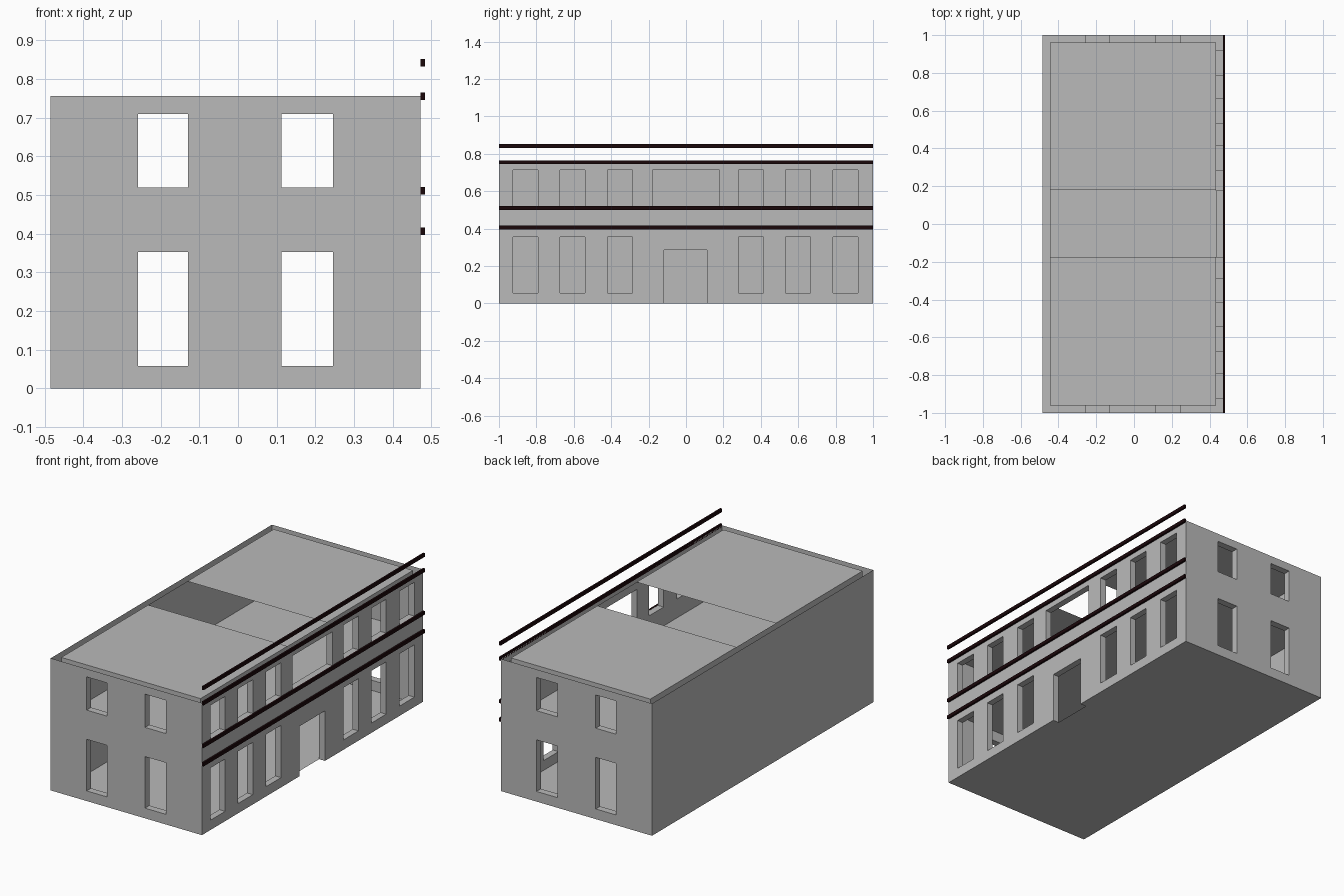
import bpy, bmesh

if "Cube" in bpy.data.objects:
    bpy.data.objects.remove(bpy.data.objects["Cube"])

X0, X1, Y, H = -0.485, 0.472, 1.0, 0.756      # outer shell limits
IX0, IX1, IY = -0.446, 0.435, 0.96            # inner wall faces


def material(name, rgb):
    m = bpy.data.materials.new(name)
    m.diffuse_color = (*rgb, 1)
    m.use_nodes = True
    m.node_tree.nodes["Principled BSDF"].inputs["Base Color"].default_value = m.diffuse_color
    return m


grey = material("plaster grey", (0.49, 0.49, 0.49))
dark = material("dark rail", (0.010, 0.002, 0.003))


def add_box(bm, x0, x1, y0, y1, z0, z1):
    vs = bmesh.ops.create_cube(bm, size=1)["verts"]
    for v in vs:
        v.co = (x1 if v.co.x > 0 else x0,
                y1 if v.co.y > 0 else y0,
                z1 if v.co.z > 0 else z0)


def finish(bm, name, mat):
    me = bpy.data.meshes.new(name)
    bm.to_mesh(me)
    bm.free()
    ob = bpy.data.objects.new(name, me)
    me.materials.append(mat)
    bpy.context.collection.objects.link(ob)
    return ob


def box(name, mat, *dims):
    bm = bmesh.new()
    add_box(bm, *dims)
    return finish(bm, name, mat)


def sheet(name, x0, x1, y0, y1, z):
    bm = bmesh.new()
    bm.faces.new([bm.verts.new(p) for p in
                  ((x0, y0, z), (x1, y0, z), (x1, y1, z), (x0, y1, z))])
    return finish(bm, name, grey)


def cut(ob, cutter):
    m = ob.modifiers.new("cut", "BOOLEAN")
    m.operation, m.solver, m.object = "DIFFERENCE", "EXACT", cutter
    cutter.hide_render = True
    cutter.hide_viewport = True


# Hollow outer walls
walls = box("walls", grey, X0, X1, -Y, Y, 0, H)
cut(walls, box("room_cutter", grey, IX0, IX1, -IY, IY, -0.1, H + 0.1))

# Facade windows, wide central window and door
bm = bmesh.new()
for yc in (-0.857, -0.607, -0.352, 0.348, 0.598, 0.853):
    for z0, z1 in ((0.056, 0.355), (0.52, 0.713)):
        add_box(bm, 0.42, 0.5, yc - 0.067, yc + 0.067, z0, z1)
add_box(bm, 0.42, 0.5, -0.18, 0.178, 0.52, 0.713)
add_box(bm, 0.42, 0.5, -0.117, 0.112, -0.05, 0.286)
# End wall windows, front and back
for side in (-1, 1):
    for x0, x1 in ((-0.258, -0.129), (0.112, 0.246)):
        for z0, z1 in ((0.058, 0.353), (0.52, 0.71)):
            ya, yb = sorted((side * 0.94, side * 1.03))
            add_box(bm, x0, x1, ya, yb, z0, z1)
cut(walls, finish(bm, "opening_cutter", grey))

# Apply the cuts, then open the wall tops
deps = bpy.context.evaluated_depsgraph_get()
me = bpy.data.meshes.new_from_object(walls.evaluated_get(deps))
walls.modifiers.clear()
walls.data = me
bm = bmesh.new()
bm.from_mesh(me)
top = [f for f in bm.faces if f.normal.z > 0.9 and f.calc_center_median().z > H - 0.01]
bmesh.ops.delete(bm, geom=top, context="FACES")
bm.to_mesh(me)
bm.free()
for ob in list(bpy.data.objects):
    if ob.name.endswith("cutter"):
        bpy.data.objects.remove(ob)

# Floors and the two roof panels beside the open court
sheet("ground_floor", IX0, IX1, -IY, IY, 0.0)
sheet("upper_floor", IX0, IX1, -IY, IY, 0.412)
sheet("roof_front", IX0, IX1, -IY, -0.175, H)
sheet("roof_back", IX0, IX1, 0.18, IY, H)

# Dark rails along the facade
for i, z in enumerate((0.406, 0.511, 0.755, 0.842)):
    box(f"facade_rail_{i + 1}", dark, X1, 0.483, -Y, Y, z - 0.01, z + 0.01)
